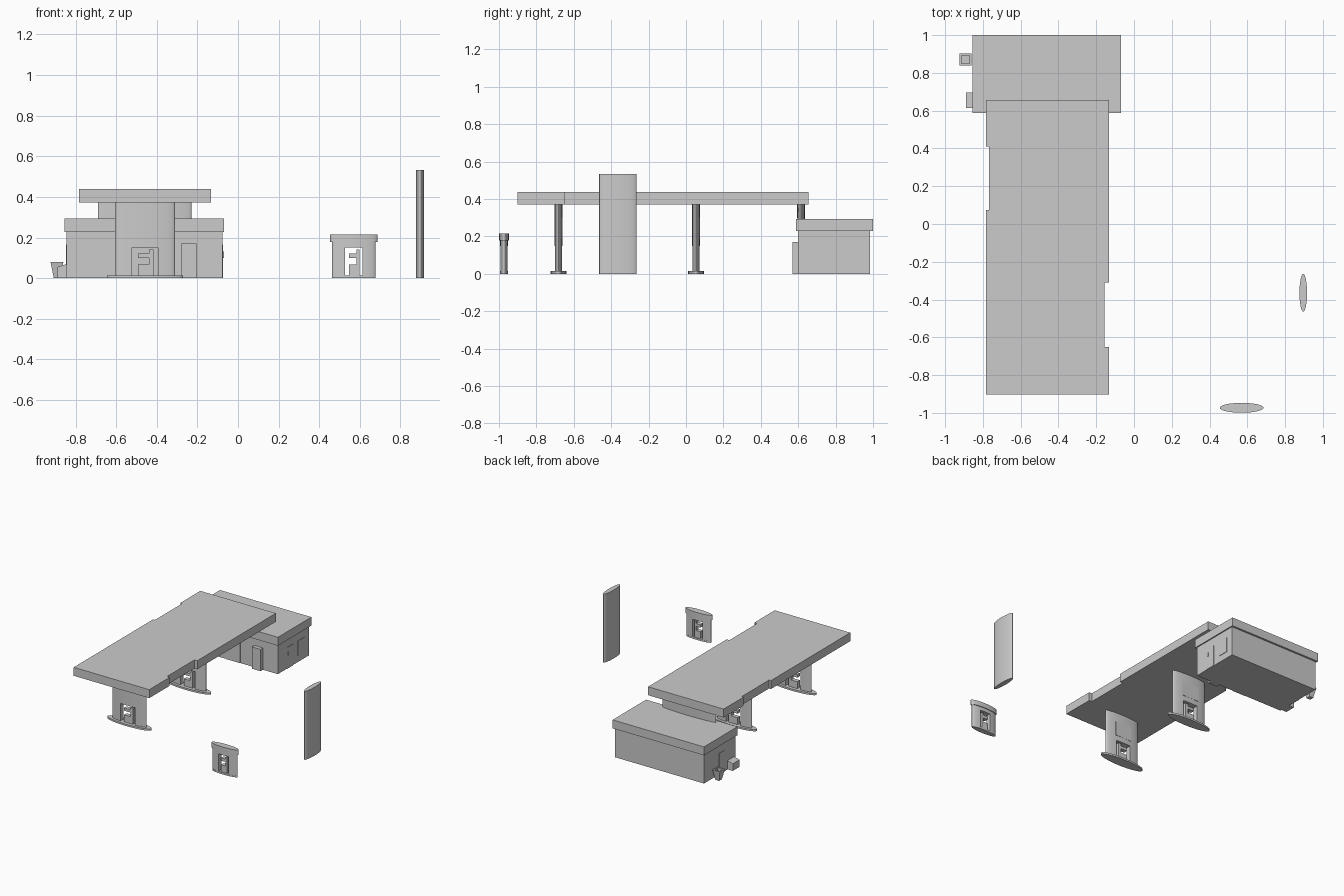
import bpy, bmesh
from math import cos, sin, pi

old = bpy.data.objects.get("Cube")
if old:
    bpy.data.objects.remove(old, do_unlink=True)


def material(name, value):
    m = bpy.data.materials.new(name)
    m.use_nodes = True
    colour = (value, value, value, 1)
    m.diffuse_color = colour
    m.node_tree.nodes["Principled BSDF"].inputs["Base Color"].default_value = colour
    return m


GREY = material("plain grey", 0.6)


def prism(name, outline, z0, z1, top=None, smooth=False):
    """Extrude an xy outline from z0 to z1, with an optional different top outline."""
    bm = bmesh.new()
    low = [bm.verts.new((x, y, z0)) for x, y in outline]
    high = [bm.verts.new((x, y, z1)) for x, y in (top or outline)]
    bm.faces.new(low[::-1])
    bm.faces.new(high)
    n = len(low)
    for i in range(n):
        j = (i + 1) % n
        bm.faces.new((low[i], low[j], high[j], high[i]))
    bmesh.ops.recalc_face_normals(bm, faces=bm.faces)
    mesh = bpy.data.meshes.new(name)
    bm.to_mesh(mesh)
    bm.free()
    mesh.materials.append(GREY)
    ob = bpy.data.objects.new(name, mesh)
    bpy.context.collection.objects.link(ob)
    if smooth:
        smooth_shade(ob)
    return ob


def activate(ob):
    bpy.ops.object.select_all(action="DESELECT")
    ob.select_set(True)
    bpy.context.view_layer.objects.active = ob


def smooth_shade(ob):
    activate(ob)
    bpy.ops.object.shade_smooth_by_angle(angle=0.6)


def rect(x0, x1, y0, y1):
    return [(x0, y0), (x1, y0), (x1, y1), (x0, y1)]


def box(name, x0, x1, y0, y1, z0, z1):
    return prism(name, rect(x0, x1, y0, y1), z0, z1)


def ellipse(cx, cy, rx, ry, n=64):
    return [(cx + rx * cos(2 * pi * i / n), cy + ry * sin(2 * pi * i / n)) for i in range(n)]


def cut(ob, x0, x1, y0, y1, z0, z1):
    cutter = box("cutter", x0, x1, y0, y1, z0, z1)
    mod = ob.modifiers.new("cut", "BOOLEAN")
    mod.operation = "DIFFERENCE"
    mod.solver = "EXACT"
    mod.object = cutter
    activate(ob)
    bpy.ops.object.modifier_apply(modifier="cut")
    bpy.data.objects.remove(cutter, do_unlink=True)


def pump(name, cx, cy, rx, ry, top, k):
    """Oval column with a service opening and the dispenser inside it."""
    column = prism(name + "_column", ellipse(cx, cy, rx, ry), 0.005, top)
    cut(column, cx - 0.063 * k, cx + 0.063 * k, cy - 0.1, cy + 0.1, 0.014, 0.15)
    smooth_shade(column)
    d = ry * 0.75
    box(name + "_cabinet", cx - 0.035 * k, cx + 0.02 * k, cy - d, cy + d, 0.014, 0.068)
    box(name + "_display", cx - 0.035 * k, cx + 0.03 * k, cy - d, cy + d, 0.1, 0.122)
    box(name + "_hose_post", cx + 0.02 * k, cx + 0.042 * k, cy - d, cy + d, 0.014, 0.14)


# Shop walls, roof and front and side fittings
box("shop_walls", -0.845, -0.077, 0.6, 0.985, 0, 0.235)
box("shop_roof", -0.855, -0.068, 0.588, 1.0, 0.228, 0.294)
box("front_cabinet", -0.28, -0.205, 0.57, 0.602, 0, 0.17)
box("front_window", -0.67, -0.56, 0.597, 0.602, 0.05, 0.16)
box("front_door", -0.52, -0.4, 0.597, 0.602, 0.0, 0.16)
box("right_door", -0.079, -0.074, 0.71, 0.785, 0.0, 0.165)
box("right_window", -0.079, -0.074, 0.845, 0.93, 0.05, 0.165)
box("right_door_handle", -0.076, -0.07, 0.72, 0.728, 0.1, 0.13)
box("left_door", -0.848, -0.843, 0.73, 0.8, 0.0, 0.165)

# Open litter bin with tapered sides
bin_body = prism("litter_bin", rect(-0.907, -0.873, 0.853, 0.887), 0, 0.08,
                 top=rect(-0.923, -0.86, 0.838, 0.902))
cut(bin_body, -0.912, -0.871, 0.849, 0.891, 0.05, 0.1)

# Low storage box with a sloping lid
storage = box("storage_box", -0.89, -0.84, 0.613, 0.695, 0, 0.07)
for v in storage.data.vertices:
    if v.co.z > 0.01 and v.co.x < -0.88:
        v.co.z = 0.055

# Canopy with one shallow notch in each long side
canopy_outline = [(-0.784, -0.902), (-0.133, -0.902), (-0.133, -0.65), (-0.157, -0.65),
                  (-0.157, -0.31), (-0.133, -0.31), (-0.133, 0.656), (-0.784, 0.656),
                  (-0.784, 0.41), (-0.768, 0.41), (-0.768, 0.075), (-0.784, 0.075)]
prism("canopy", canopy_outline, 0.372, 0.438)
prism("rear_support", ellipse(-0.46, 0.615, 0.23, 0.02), 0.29, 0.375,
      top=ellipse(-0.46, 0.615, 0.23, 0.022), smooth=True)

# Two pump islands carrying the canopy
for name, y in (("front", -0.682), ("rear", 0.053)):
    prism(name + "_island", ellipse(-0.458, y, 0.188, 0.042), 0, 0.014, smooth=True)
    pump(name + "_pump", -0.458, y, 0.147, 0.021, 0.375, 1.0)
    box(name + "_pump_panel", -0.53, -0.386, y + 0.015, y + 0.022, 0.19, 0.3)

# Free-standing pump with a wider cap
pump("single_pump", 0.57, -0.973, 0.107, 0.021, 0.182, 0.68)
prism("single_pump_foot", ellipse(0.57, -0.973, 0.108, 0.022), 0, 0.012, smooth=True)
prism("single_pump_cap", ellipse(0.57, -0.973, 0.116, 0.026), 0.178, 0.216, smooth=True)

# Tall roadside sign slab
prism("sign_slab", ellipse(0.896, -0.364, 0.02, 0.1), 0, 0.533, smooth=True)
